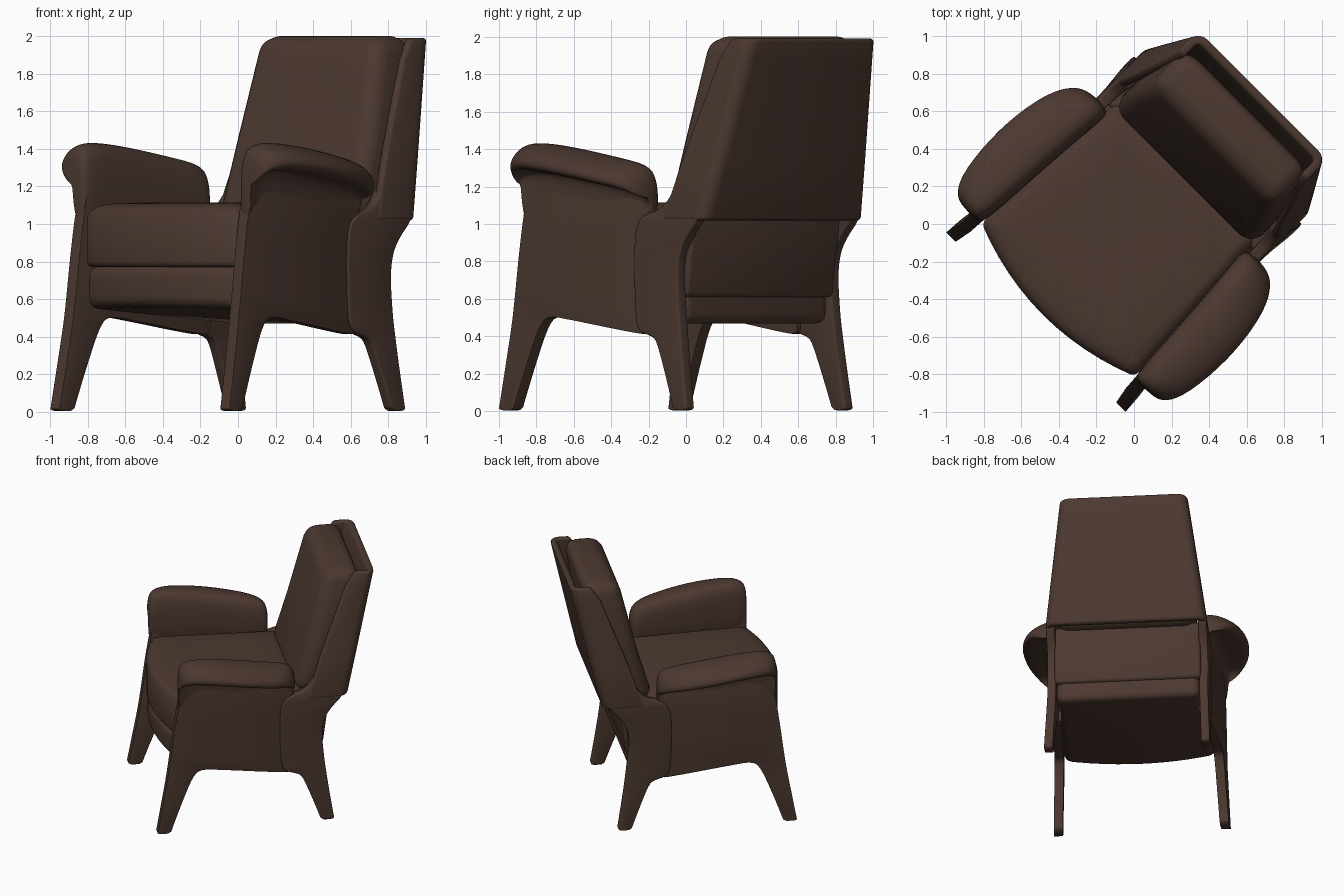
import bpy, bmesh, math
from mathutils import Vector

if "Cube" in bpy.data.objects:
    bpy.data.objects.remove(bpy.data.objects["Cube"])

leather = bpy.data.materials.new("dark_brown_leather")
leather.diffuse_color = (0.072, 0.040, 0.030, 1)
leather.use_nodes = True
leather.node_tree.nodes["Principled BSDF"].inputs["Base Color"].default_value = leather.diffuse_color


def finish(name, bm, bevel=0.0, seg=3, subsurf=0, mirror=False):
    """Turn a bmesh built in chair axes (x side, y back) into a smooth object."""
    bmesh.ops.recalc_face_normals(bm, faces=bm.faces[:])
    me = bpy.data.meshes.new(name)
    bm.to_mesh(me)
    bm.free()
    me.materials.append(leather)
    ob = bpy.data.objects.new(name, me)
    bpy.context.collection.objects.link(ob)
    if bevel:
        m = ob.modifiers.new("bevel", 'BEVEL')
        m.width, m.segments = bevel, seg
        m.limit_method, m.angle_limit = 'ANGLE', math.radians(37)
    if subsurf:
        m = ob.modifiers.new("subsurf", 'SUBSURF')
        m.levels = m.render_levels = subsurf
    if mirror:
        m = ob.modifiers.new("mirror", 'MIRROR')
        m.use_mirror_merge = False
    ob.rotation_euler.z = math.radians(-45)   # the chair faces the -x -y corner
    bpy.ops.object.select_all(action='DESELECT')
    ob.select_set(True)
    bpy.context.view_layer.objects.active = ob
    bpy.ops.object.convert(target='MESH')
    bpy.ops.object.shade_smooth_by_angle(angle=math.radians(40))
    return ob


def loft(name, rings, **kw):
    bm = bmesh.new()
    rows = [[bm.verts.new(p) for p in r] for r in rings]
    n = len(rows[0])
    for a, b in zip(rows, rows[1:]):
        for i in range(n):
            j = (i + 1) % n
            bm.faces.new((a[i], a[j], b[j], b[i]))
    bm.faces.new(rows[0])
    bm.faces.new(rows[-1])
    return finish(name, bm, **kw)


def block(name, levels, **kw):
    """Tapered box from levels of (z, half width, front, back)."""
    return loft(name, [[(-w, f, z), (w, f, z), (w, b, z), (-w, b, z)]
                       for z, w, f, b in levels], **kw)


def rounded(pts, times=2):
    for _ in range(times):
        out = []
        for i, p in enumerate(pts):
            q = pts[(i + 1) % len(pts)]
            for t in (0.25, 0.75):
                out.append((p[0] + (q[0] - p[0]) * t, p[1] + (q[1] - p[1]) * t))
        pts = out
    keep = []
    for p in pts:
        if all(math.dist(p, k) > 0.018 for k in keep[-1:] + keep[:1]):
            keep.append(p)
    return keep


def side_profile(name, pts, center, thick, cuts, bevel):
    """Plate with a (y, z) outline, bent sideways by center(y, z), mirrored."""
    bm = bmesh.new()
    rows = [[bm.verts.new((s, y, z)) for y, z in pts] for s in (-1, 1)]
    bm.faces.new(rows[0])
    bm.faces.new(rows[1])
    for i in range(len(pts)):
        j = (i + 1) % len(pts)
        bm.faces.new((rows[0][i], rows[0][j], rows[1][j], rows[1][i]))
    for z in cuts:
        bmesh.ops.bisect_plane(bm, geom=bm.verts[:] + bm.edges[:] + bm.faces[:],
                               plane_co=Vector((0, 0, z)), plane_no=Vector((0, 0, 1)))
    for v in bm.verts:
        v.co.x = center(v.co.y, v.co.z) + v.co.x * thick / 2
    return finish(name, bm, bevel=bevel, mirror=True)


# front leg and side panel in one sheet
front = [(-0.74, 0.005), (-0.735, 0.03), (-0.695, 0.25), (-0.65, 0.5), (-0.60, 0.9),
         (-0.555, 1.15), (-0.54, 1.24), (-0.5, 1.27), (0.24, 1.15), (0.31, 1.12),
         (0.32, 0.9), (0.32, 0.46), (0.31, 0.41), (0.2, 0.42), (-0.25, 0.49),
         (-0.40, 0.51), (-0.46, 0.46), (-0.54, 0.27), (-0.63, 0.03), (-0.635, 0.005)]
side_profile("front_leg_side_panel", rounded(front),
             lambda y, z: 0.619 - 0.065 * (y + 0.6) + 0.012 * max(0, 0.5 - z) / 0.5,
             0.07, (0.3, 0.5, 0.8), 0.024)

# back leg flowing up into the shell
rear = [(0.635, 0.005), (0.63, 0.03), (0.59, 0.28), (0.56, 0.5), (0.54, 0.72), (0.56, 0.85),
        (0.62, 0.94), (0.69, 1.01), (0.715, 1.08), (0.71, 1.2), (0.50, 1.2),
        (0.46, 1.13), (0.40, 1.075), (0.28, 1.05), (0.225, 0.98), (0.215, 0.8),
        (0.225, 0.5), (0.25, 0.43), (0.33, 0.405), (0.38, 0.39), (0.43, 0.28),
        (0.525, 0.03), (0.53, 0.005)]
side_profile("back_leg", rounded(rear),
             lambda y, z: 0.58 - 0.139 * max(0, z - 1.03) / 0.97
             + 0.02 * max(0, 0.5 - z) / 0.5,
             0.066, (0.3, 0.5, 0.8, 1.03), 0.02)


# back shell: a U-shaped wrap with rounded corners that leans and narrows upward
def shell_ring(z, w, f, b, r=0.075, t=0.05):
    ring = []
    for rad in (r, r - t):
        k = w - r + rad
        arc = [(w - r + rad * math.cos(a), b - r + rad * math.sin(a))
               for a in (i * math.pi / 10 for i in range(6))]
        half = [(k, f)] + arc
        path = half + [(-x, y) for x, y in reversed(half)]
        ring += path if rad == r else path[::-1]
    return [(x, y, z) for x, y in ring]


loft("back_shell", [shell_ring(1.02, 0.618, 0.43, 0.745), shell_ring(1.34, 0.575, 0.535, 0.822),
                    shell_ring(1.88, 0.502, 0.745, 0.949), shell_ring(1.99, 0.487, 0.82, 0.975)],
     bevel=0.018)

# rolled armrests
arm = []
for y, inner, out, top in [(-0.58, .59, .73, 1.35), (-0.555, .575, .80, 1.42),
                           (-0.44, .56, .855, 1.44), (-0.15, .545, .88, 1.405),
                           (0.12, .525, .845, 1.355), (0.27, .51, .78, 1.325),
                           (0.335, .515, .69, 1.27)]:
    arm.append([(x, y, z) for x, z in (
        (inner, 1.0), (inner, top - .1), (inner + .03, top), ((inner + out) / 2, top + .005),
        (out - .03, top - .05), (out, top - .11), (out - .04, top - .15),
        (inner + .10, top - .14), (inner + .08, top - .2), (inner + .08, 1.0))])
loft("armrest", arm, subsurf=2, mirror=True)


# seat parts share an outline with a bowed front
def seat_outline(front_w, back_w, front_y, back_y, bow):
    pts = [(back_w, back_y), (-back_w, back_y)]
    for i in range(13):
        t = -1 + i / 6
        pts.append((front_w * t, front_y - bow * (1 - t * t)))
    return pts


# domed seat cushion
out = seat_outline(0.578, 0.525, -0.57, 0.40, 0.115)
loft("seat_cushion", [[(x * s, (y + 0.1) * s - 0.1, z) for x, y in out]
                      for s, z in ((1, 0.77), (1, 1.045), (0.965, 1.077), (0.92, 1.094),
                                   (0.8, 1.108), (0.55, 1.114))], bevel=0.03, seg=4)
# seat base
out = seat_outline(0.578, 0.545, -0.565, 0.54, 0.11)
loft("seat_base", [[(x, y, 0.56 - 0.095 * min(1, (y + 0.67) / 1.0)) for x, y in out],
                   [(x, y, 0.775) for x, y in out]], bevel=0.055, seg=5)

# lower back panel between the back legs
block("lower_back_panel", [(0.61, 0.558, 0.35, 0.56), (1.06, 0.558, 0.35, 0.62)],
      bevel=0.025)

# back cushion
block("back_cushion", [(1.03, 0.53, 0.335, 0.71), (1.45, 0.515, 0.46, 0.79),
                       (2.0, 0.46, 0.595, 0.87)], bevel=0.09, seg=6)
